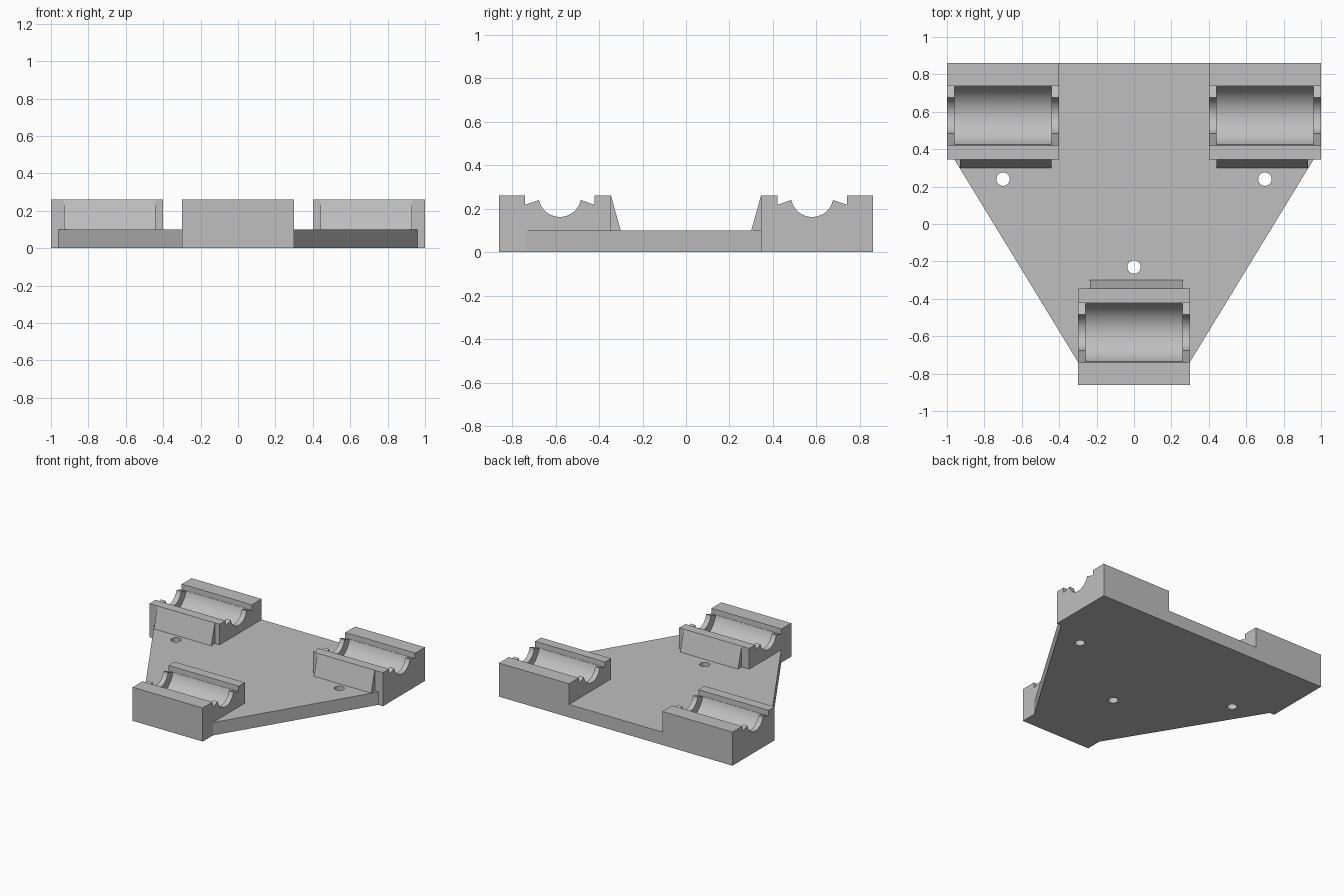
import bpy, bmesh, math

cube = bpy.data.objects.get("Cube")
if cube:
    bpy.data.objects.remove(cube, do_unlink=True)

grey = bpy.data.materials.new("light_grey")
grey.use_nodes = True
color = (0.52, 0.52, 0.52, 1)
grey.diffuse_color = color
grey.node_tree.nodes["Principled BSDF"].inputs["Base Color"].default_value = color

PLATE_TOP, BLOCK_TOP = 0.1, 0.26
AXIS_Y, AXIS_Z = 0.58, 0.26      # roller axis
INNER, OUTER = 0.345, 0.86       # block depth range
HALF = 0.3                       # half the block width


def prism(name, base, offset):
    """Extrude a closed outline of 3D points along an offset."""
    bm = bmesh.new()
    face = bm.faces.new([bm.verts.new(p) for p in base])
    result = bmesh.ops.extrude_face_region(bm, geom=[face], use_keep_orig=True)
    moved = [v for v in result["geom"] if isinstance(v, bmesh.types.BMVert)]
    bmesh.ops.translate(bm, verts=moved, vec=offset)
    bmesh.ops.recalc_face_normals(bm, faces=bm.faces)
    mesh = bpy.data.meshes.new(name)
    bm.to_mesh(mesh)
    bm.free()
    mesh.materials.append(grey)
    obj = bpy.data.objects.new(name, mesh)
    bpy.context.collection.objects.link(obj)
    return obj


def side_prism(name, profile, x0, x1, side):
    """Extrude a (y, z) profile along x; side -1 flips it to the front."""
    return prism(name, [(x0, side * y, z) for y, z in profile], (x1 - x0, 0, 0))


def activate(obj):
    bpy.ops.object.select_all(action="DESELECT")
    obj.select_set(True)
    bpy.context.view_layer.objects.active = obj


def cut(obj, cutter):
    cutter.hide_render = True
    mod = obj.modifiers.new("cut", "BOOLEAN")
    mod.operation, mod.solver, mod.object = "DIFFERENCE", "EXACT", cutter
    activate(obj)
    bpy.ops.object.modifier_apply(modifier=mod.name)
    bpy.data.objects.remove(cutter, do_unlink=True)


def arc(radius, start, end, steps):
    return [(AXIS_Y + radius * math.cos(a), AXIS_Z + radius * math.sin(a))
            for a in (math.radians(start + (end - start) * i / steps)
                      for i in range(steps + 1))]


# Channel profiles: wide roller bed, and narrow shaft seat with sloped lips
ABOVE = 0.4
BED = 0.161
bed = ([(AXIS_Y - BED, ABOVE)] + arc(BED, 180, 360, 48) + [(AXIS_Y + BED, ABOVE)])
seat = ([(AXIS_Y - 0.16, ABOVE), (AXIS_Y - 0.16, 0.218)]
        + arc(0.098, 192, 348, 32)
        + [(AXIS_Y + 0.16, 0.218), (AXIS_Y + 0.16, ABOVE)])
box = [(INNER, 0), (OUTER, 0), (OUTER, BLOCK_TOP), (INNER, BLOCK_TOP)]
wedge = [(0.3, PLATE_TOP), (INNER, PLATE_TOP), (INNER, BLOCK_TOP)]

# Roller holders: name, centre x, side, wedge insets at low and high x
holders = [("back_right", -0.7, 1, 0.07, 0.04),
           ("back_left", 0.7, 1, 0.04, 0.07),
           ("front", 0, -1, 0.065, 0.04)]
for name, x, side, low, high in holders:
    block = side_prism(name + "_roller_block", box, x - HALF, x + HALF, side)
    cut(block, side_prism("seat_cutter", seat, x - 0.4, x + 0.4, side))
    cut(block, side_prism("bed_cutter", bed, x - 0.26, x + 0.26, side))
    activate(block)
    bpy.ops.object.shade_smooth_by_angle(angle=math.radians(20))
    side_prism(name + "_wedge", wedge, x - HALF + low, x + HALF - high, side)

# Base plate fitted around the blocks
right = [(0.4, OUTER), (0.4, INNER), (0.96, INNER), (HALF, -0.737), (HALF, -INNER)]
outline = right + [(-x, y) for x, y in reversed(right)]
plate = prism("base_plate", [(x, y, 0) for x, y in outline], (0, 0, PLATE_TOP))

# Screw holes
for x, y in [(-0.7, 0.24), (0.7, 0.24), (0, -0.23)]:
    ring = [(x + 0.036 * math.cos(math.tau * i / 32),
             y + 0.036 * math.sin(math.tau * i / 32), -0.1) for i in range(32)]
    cut(plate, prism("hole_cutter", ring, (0, 0, 0.4)))
activate(plate)
bpy.ops.object.shade_smooth_by_angle(angle=math.radians(20))
